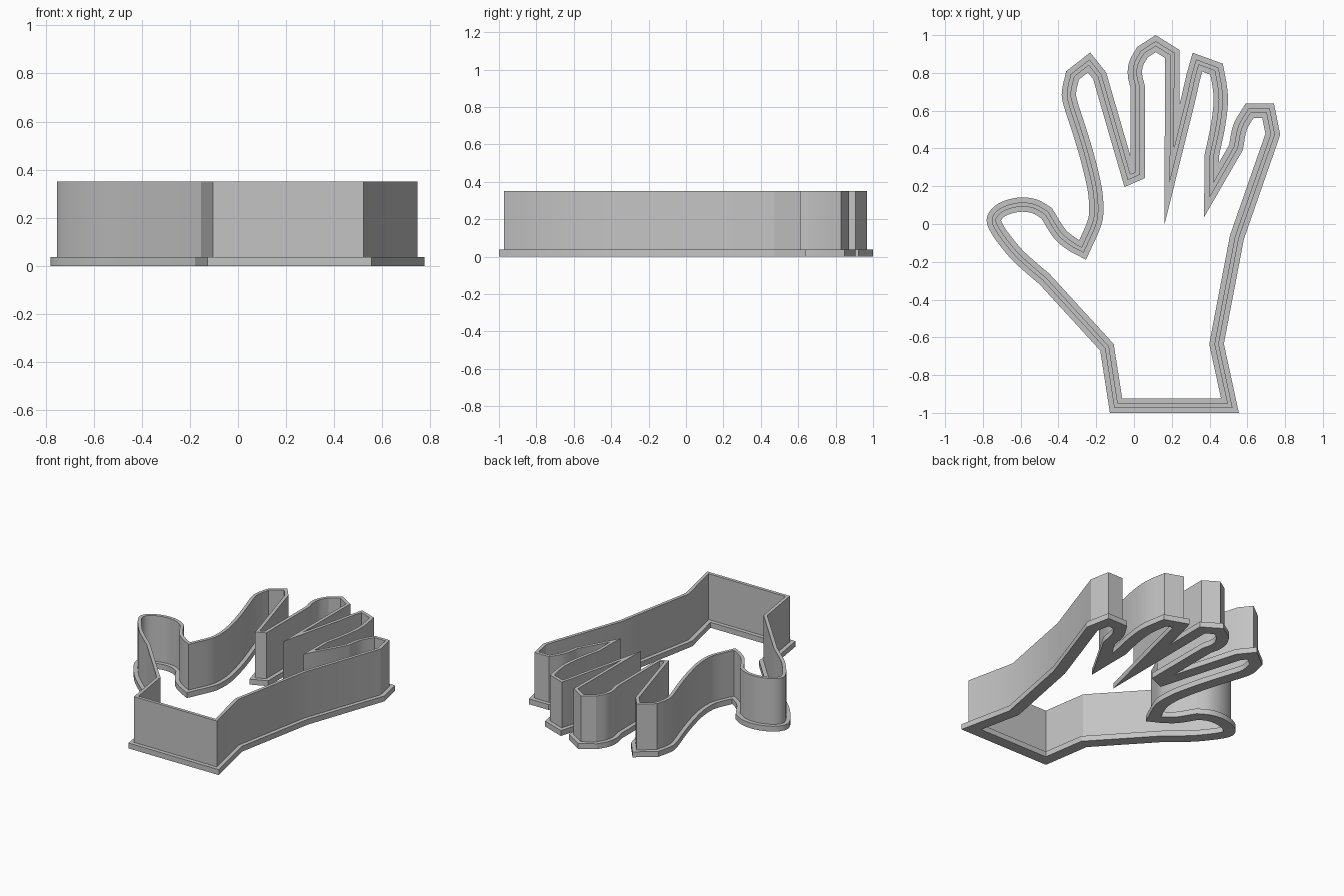
import bpy
import bmesh
from mathutils import Vector

default_cube = bpy.data.objects.get("Cube")
if default_cube:
    bpy.data.objects.remove(default_cube, do_unlink=True)

FLANGE_HALF, WALL_HALF = 0.038, 0.011
FLANGE_TOP, WALL_TOP = 0.037, 0.35

# Centre line of the hand, anticlockwise. Each run ends in a corner
# at the start of the next one; runs with extra points are curved.
wrist_right = [[(-.095, -.962)], [(.508, -.962)], [(.437, -.635)], [(.545, -.07)]]
little_finger = [[(.735, .475)], [(.71, .6)], [(.612, .6), (.562, .513)],
                 [(.54, .405)], [(.41, .18)]]
ring_finger = [[(.411, .36), (.443, .51), (.459, .635), (.455, .72)],
               [(.437, .82)], [(.336, .857)], [(.315, .783)],
               [(.286, .656)], [(.2, .31)]]
middle_finger = [[(.203, .9)], [(.115, .955)],
                 [(.045, .91), (.012, .85), (.005, .79)],
                 [(.02, .725)], [(.02, .268)], [(-.026, .248)]]
index_finger = [[(-.182, .785)], [(-.238, .855)],
                [(-.325, .787), (-.344, .7), (-.335, .635), (-.288, .49),
                 (-.245, .345), (-.208, .185), (-.2, .07), (-.213, -.005)]]
thumb = [[(-.272, -.137), (-.33, -.105), (-.395, -.05)],
         [(-.463, .058), (-.525, .093), (-.595, .103), (-.665, .09),
          (-.718, .062), (-.742, .02), (-.722, -.03), (-.68, -.09),
          (-.617, -.165), (-.537, -.238)],
         [(-.475, -.29)], [(-.143, -.653)]]


def smooth_run(points, steps=4):
    """Sample a spline through the points, leaving out the last one."""
    pts = [Vector(p) for p in points]
    if len(pts) == 2:
        return pts[:1]
    pts = [2 * pts[0] - pts[1]] + pts + [2 * pts[-1] - pts[-2]]
    out = []
    for a, b, c, d in zip(pts, pts[1:], pts[2:], pts[3:]):
        for i in range(steps):
            t = i / steps
            out.append(b + (c - a) * t / 2
                       + (a * 2 - b * 5 + c * 4 - d) * t * t / 2
                       + (b * 3 - a - c * 3 + d) * t ** 3 / 2)
    return out


def mitres(path):
    """Outward mitre vector at each point of a closed path."""
    out = []
    for i, p in enumerate(path):
        before = (p - path[i - 1]).normalized()
        after = (path[(i + 1) % len(path)] - p).normalized()
        n1 = Vector((before.y, -before.x))
        n2 = Vector((after.y, -after.x))
        out.append((n1 + n2) / (1 + n1.dot(n2)))
    return out


def sweep(name, path, profile, material):
    """Sweep a closed (offset, height) profile round a closed path."""
    bm = bmesh.new()
    rings = []
    for p, m in zip(path, mitres(path)):
        rings.append([bm.verts.new((*(p + m * offset), z)) for offset, z in profile])
    count = len(profile)
    for i, ring in enumerate(rings):
        following = rings[(i + 1) % len(rings)]
        for j in range(count):
            k = (j + 1) % count
            bm.faces.new((ring[j], following[j], following[k], ring[k]))
    bmesh.ops.recalc_face_normals(bm, faces=bm.faces[:])
    mesh = bpy.data.meshes.new(name)
    bm.to_mesh(mesh)
    bm.free()
    mesh.materials.append(material)
    obj = bpy.data.objects.new(name, mesh)
    bpy.context.collection.objects.link(obj)
    return obj


# Plain grey material
grey = bpy.data.materials.new("grey")
grey.use_nodes = True
colour = (0.55, 0.55, 0.55, 1)
grey.diffuse_color = colour
grey.node_tree.nodes["Principled BSDF"].inputs["Base Color"].default_value = colour

# Hand outline
runs = wrist_right + little_finger + ring_finger + middle_finger + index_finger + thumb
outline = []
for run, following in zip(runs, runs[1:] + runs[:1]):
    outline += smooth_run(run + following[:1])

# Upside-down T section: wide flat flange with a thin upright wall
half_section = [(FLANGE_HALF, 0), (FLANGE_HALF, FLANGE_TOP),
                (WALL_HALF, FLANGE_TOP), (WALL_HALF, WALL_TOP)]
section = half_section + [(-x, z) for x, z in reversed(half_section)]
cutter = sweep("hand_cutter_wall_and_flange", outline, section, grey)

# Smooth curves, crisp corners
bpy.ops.object.select_all(action="DESELECT")
cutter.select_set(True)
bpy.context.view_layer.objects.active = cutter
bpy.ops.object.shade_smooth_by_angle(angle=0.45)
